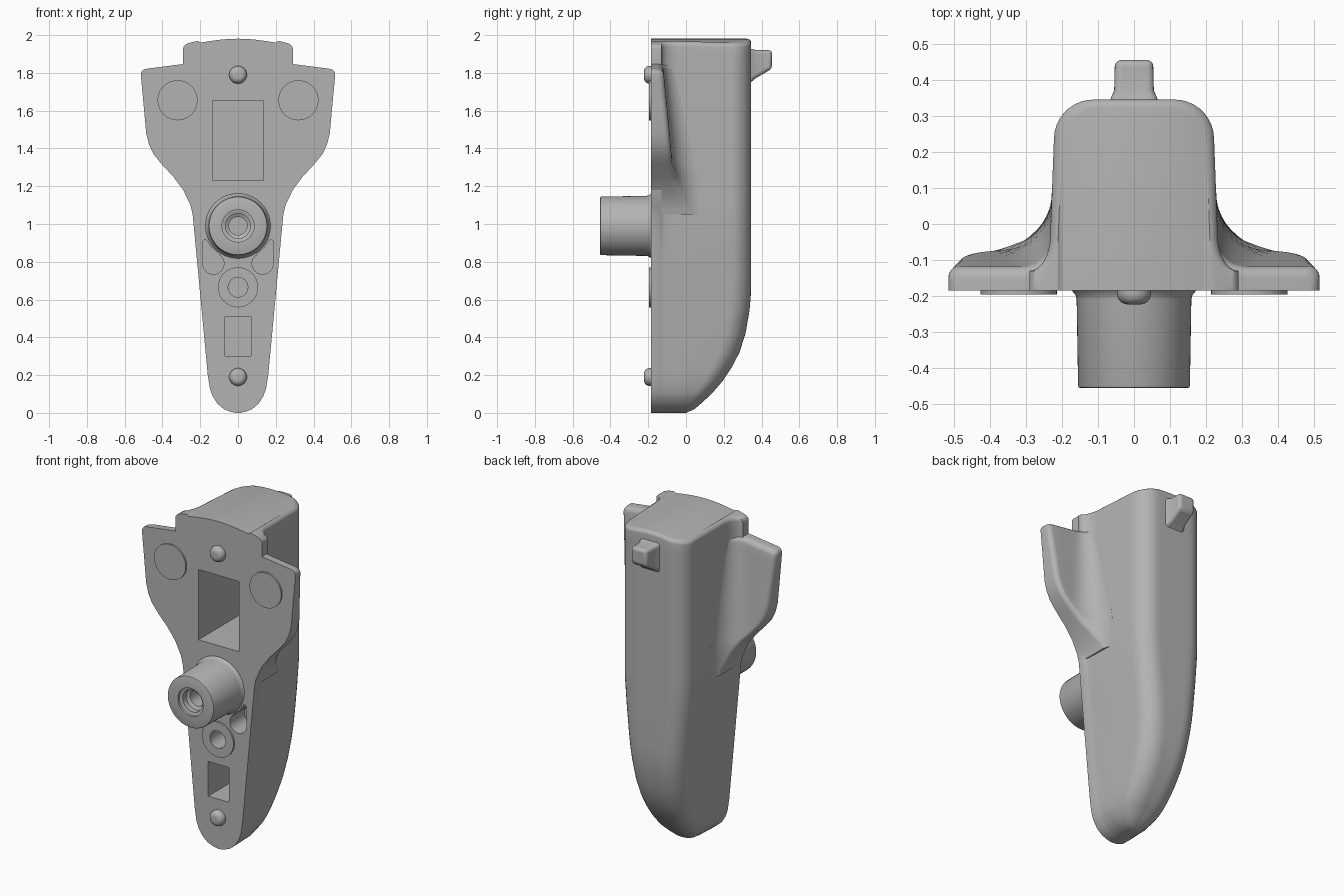
import bpy, bmesh
from math import sin, cos, pi, sqrt

if "Cube" in bpy.data.objects:
    bpy.data.objects.remove(bpy.data.objects["Cube"])

FRONT = -0.185
GREY = (0.45, 0.45, 0.45, 1)
mat = bpy.data.materials.new("plain grey")
mat.use_nodes = True
mat.diffuse_color = GREY
mat.node_tree.nodes["Principled BSDF"].inputs["Base Color"].default_value = GREY


def make(name, bm, angle=0.6):
    bmesh.ops.recalc_face_normals(bm, faces=bm.faces[:])
    me = bpy.data.meshes.new(name)
    bm.to_mesh(me)
    bm.free()
    ob = bpy.data.objects.new(name, me)
    bpy.context.collection.objects.link(ob)
    me.materials.append(mat)
    smooth(ob, angle)
    return ob


def activate(ob):
    bpy.ops.object.select_all(action='DESELECT')
    ob.select_set(True)
    bpy.context.view_layer.objects.active = ob


def smooth(ob, angle=0.6):
    activate(ob)
    bpy.ops.object.shade_smooth_by_angle(angle=angle)


def interp(table, t):
    for (a, u), (b, v) in zip(table, table[1:]):
        if t <= b:
            return u + (v - u) * max(0, (t - a) / (b - a))
    return table[-1][1]


def loft(name, rows):
    """Stack rows of back-surface points; each point is paired with one on the flat front."""
    bm = bmesh.new()
    loops = []
    for row in rows:
        back = [bm.verts.new(p) for p in row]
        front = [bm.verts.new((p[0], FRONT, p[2])) for p in row]
        loops.append(back + front[::-1])
    n = len(loops[0])
    for a, b in zip(loops, loops[1:]):
        for i in range(n):
            j = (i + 1) % n
            bm.faces.new((a[i], a[j], b[j], b[i]))
    for lp in (loops[0], loops[-1]):
        for i in range(n // 2 - 1):
            bm.faces.new((lp[i], lp[i + 1], lp[n - 2 - i], lp[n - 1 - i]))
    return make(name, bm)


def lathe(name, profile, x, z, n=48):
    """Turn a closed (radius, y) profile about an axis along y."""
    bm = bmesh.new()
    rings = [[bm.verts.new((x + r * cos(2 * pi * k / n), y, z + r * sin(2 * pi * k / n)))
              for k in range(n)] for r, y in profile]
    for a, b in zip(rings, rings[1:]):
        for k in range(n):
            bm.faces.new((a[k], a[(k + 1) % n], b[(k + 1) % n], b[k]))
    bmesh.ops.remove_doubles(bm, verts=bm.verts[:], dist=1e-5)
    return make(name, bm)


def prism(bm, pts, depth):
    a = [bm.verts.new((x, FRONT - 0.05, z)) for x, z in pts]
    b = [bm.verts.new((x, FRONT + depth, z)) for x, z in pts]
    bm.faces.new(a)
    bm.faces.new(b[::-1])
    for i in range(len(a)):
        j = (i + 1) % len(a)
        bm.faces.new((a[i], b[i], b[j], a[j]))


def rounding(r, d):
    """Inset of a rounded edge of radius r at distance d from the end."""
    return r - sqrt(max(0, r * r - (r - min(d, r)) ** 2))


# Outline half width and back depth by height
OUTLINE = [(0, .012), (.006, .04), (.02, .075), (.05, .11), (.09, .135), (.13, .149),
           (.2, .16), (1.05, .24), (1.1, .252), (1.18, .29), (1.25, .342), (1.32, .407),
           (1.37, .447), (1.42, .471), (1.48, .486), (1.85, .517)]
DEPTH = [(0, 0), (.02, .045), (.05, .08), (.1, .135), (.17, .195), (.24, .242), (.32, .283),
         (.42, .315), (.54, .336), (.62, .343), (.7, .345)]


# Main body
def body_row(z, top=2.0, edge=0.022):
    cut = rounding(edge, top - z)
    wf = min(interp(OUTLINE, z), 0.29) - cut
    w = min(wf - 0.004, 0.232 - cut)
    yb = interp(DEPTH, z) - cut
    r = min(0.11, 0.7 * w)
    ye, R = -0.13, 0.1
    side = w - min(0.01, w * 0.1)
    half = [((side - r) * k / 4, yb) for k in range(4)]
    half += [(side - r + r * sin(k * pi / 18), yb - r + r * cos(k * pi / 18)) for k in range(10)]
    half += [(w + (wf - w) * (1 - cos(k * pi / 16)), ye + R * (1 - sin(k * pi / 16)))
             for k in range(9)]
    chain = [(-x, y) for x, y in half[:0:-1]] + half
    k = max(0, (z - 1.2) / 0.8) ** 2
    return [(x, y, z - k * (0.05 * (x / 0.29) ** 2 + 0.02 * (y - FRONT) / 0.53))
            for x, y in chain]


levels = sorted({z for z, _ in OUTLINE + DEPTH} | {0.85, 1.55, 1.65, 1.75, 1.92}
                | {2 - 0.022 * (1 - sin(k * pi / 12)) for k in range(7)})
body = loft("body", [body_row(z) for z in levels])


# Side wings with a filleted root
def wing_row(z, s, top=1.847, edge=0.03):
    cut = rounding(edge, top - z)
    wf = interp(OUTLINE, z) - cut
    w = 0.228
    ys = -0.12 + 0.04 * min(1.4, (1.85 - z) / 0.45) - cut
    R = 0.08 + 0.07 * min(1, (1.85 - z) / 0.6)
    rr = min(edge, (wf - w) / 3)
    xs = [0.18, w] + [w + (wf - rr - w) * (k / 12) ** 2 for k in range(1, 13)]
    xs += [wf - rr + rr * sin(k * pi / 12) for k in range(1, 7)]
    row = []
    for x in xs:
        u = min(max(x - w, 0), R)
        y = ys + R - sqrt(R * R - (R - u) ** 2) - rounding(rr, wf - x)
        drop = 0.13 * max(0, x - 0.29) * min(1, max(0, (z - 1.5) / 0.3))
        row.append((s * x, y, z - drop))
    return row


wing_levels = sorted({z for z, _ in OUTLINE if 1.04 < z < 1.8} | {1.08, 1.14, 1.22, 1.6, 1.7, 1.78}
                     | {1.847 - 0.03 * (1 - sin(k * pi / 12)) for k in range(7)})
for s, label in ((1, "left"), (-1, "right")):
    loft(label + "_wing", [wing_row(z, s) for z in wing_levels])

# Pockets cut into the front
bm = bmesh.new()
for hw, z0, z1, depth in ((0.135, 1.23, 1.655, 0.42), (0.07, 0.3, 0.51, 0.28)):
    prism(bm, [(-hw, z0), (hw, z0), (hw, z1), (-hw, z1)], depth)
for s in (1, -1):
    drop = [(0.186, 0.79), (0.186, 0.905), (0.178, 0.92), (0.168, 0.915), (0.14, 0.875), (0.1, 0.843)]
    drop += [(0.13 - 0.056 * cos(k * pi / 12), 0.79 - 0.056 * sin(k * pi / 12)) for k in range(-4, 12)]
    prism(bm, [(s * x, z) for x, z in drop], 0.14)
prism(bm, [(0.052 * cos(k * pi / 16), 0.665 + 0.052 * sin(k * pi / 16)) for k in range(32)], 0.25)
cutter = make("pocket_cutter", bm)
cutter.hide_render = True
mod = body.modifiers.new("pockets", 'BOOLEAN')
mod.operation = 'DIFFERENCE'
mod.solver = 'EXACT'
mod.object = cutter
activate(body)
bpy.ops.object.modifier_apply(modifier=mod.name)
bpy.data.objects.remove(cutter)
smooth(body)

# Hollow boss
lathe("boss", [(0, -.23), (.048, -.23), (.048, -.39), (.066, -.4), (.066, -.435), (.085, -.44),
               (.085, -.455), (.148, -.455), (.153, -.453), (.155, -.448), (.159, -.21),
               (.162, -.197), (.172, FRONT), (.172, -.18), (0, -.18)], 0, 0.99, 64)

# Raised ring, pads and locating pins
lathe("ring_pad", [(.052, -.18), (.052, -.195), (.106, -.195), (.106, -.18), (.052, -.18)], 0, 0.665)
for s, label in ((1, "left"), (-1, "right")):
    lathe(label + "_pad", [(0, -.18), (.106, -.18), (.106, -.195), (0, -.195)], s * 0.32, 1.655)
for z, label in ((1.79, "upper"), (0.19, "lower")):
    dome = [(0.017 + 0.03 * cos(k * pi / 12), -0.193 - 0.03 * sin(k * pi / 12)) for k in range(7)]
    lathe(label + "_pin", [(0, -.18), (.047, -.18)] + dome + [(0, -.223)], 0, z, 32)

# Rear hook with a flared root
bm = bmesh.new()
rings = []
for y, hx, z0, z1 in ((.33, .072, 1.74, 1.932), (.352, .063, 1.757, 1.926),
                      (.37, .055, 1.772, 1.921), (.455, .053, 1.822, 1.92)):
    rings.append([bm.verts.new((x, y, z)) for x, z in ((-hx, z0), (hx, z0), (hx, z1), (-hx, z1))])
for a, b in zip(rings, rings[1:]):
    for i in range(4):
        bm.faces.new((a[i], a[(i + 1) % 4], b[(i + 1) % 4], b[i]))
bm.faces.new(rings[0])
bm.faces.new(rings[-1])
hook = make("rear_hook", bm)
bev = hook.modifiers.new("soft_edges", 'BEVEL')
bev.width = 0.018
bev.segments = 4
bev.limit_method = 'ANGLE'
bev.angle_limit = 0.8
